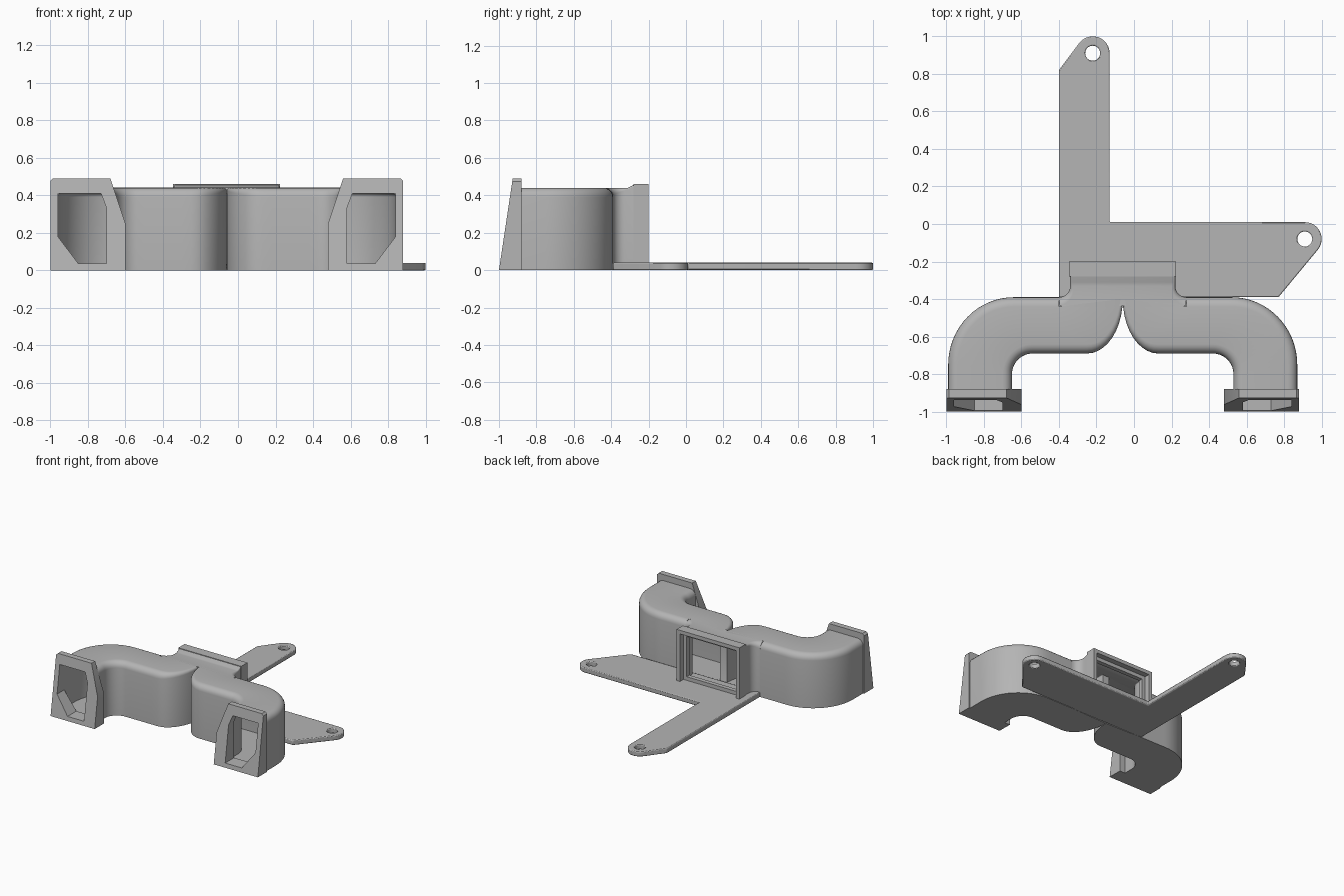
import bpy, bmesh
from math import cos, sin, radians
from mathutils import Vector

cube = bpy.data.objects.get("Cube")
if cube:
    bpy.data.objects.remove(cube)

AXIS = -0.06      # x of the duct's plane of symmetry
WALL = 0.03

grey = bpy.data.materials.new("plain_grey")
grey.use_nodes = True
grey.diffuse_color = (0.46, 0.46, 0.46, 1)
grey.node_tree.nodes["Principled BSDF"].inputs["Base Color"].default_value = grey.diffuse_color


def finish(name, bm, x=0.0, mirror=False, bevel=0.0):
    bmesh.ops.recalc_face_normals(bm, faces=bm.faces)
    mesh = bpy.data.meshes.new(name)
    bm.to_mesh(mesh)
    bm.free()
    mesh.materials.append(grey)
    obj = bpy.data.objects.new(name, mesh)
    bpy.context.collection.objects.link(obj)
    obj.location.x = x
    bpy.ops.object.select_all(action='DESELECT')
    obj.select_set(True)
    bpy.context.view_layer.objects.active = obj
    bpy.ops.object.shade_smooth_by_angle(angle=radians(32))
    if bevel:
        mod = obj.modifiers.new("soft_edges", 'BEVEL')
        mod.width = bevel
        mod.segments = 2
        mod.limit_method = 'ANGLE'
    if mirror:
        mod = obj.modifiers.new("other_side", 'MIRROR')
        mod.use_mirror_merge = False
    return obj


def arc(cx, cy, rx, ry, start, end, steps=12):
    angles = [radians(start + (end - start) * i / steps) for i in range(steps + 1)]
    return [(cx + rx * cos(a), cy + ry * sin(a)) for a in angles]


def line(a, b, steps):
    return [tuple(Vector(a).lerp(Vector(b), i / steps)) for i in range(steps + 1)]


def slab(name, loops, place, **options):
    """Outline with holes, extruded; place(u, v, t) gives the point at depth t."""
    bm = bmesh.new()
    flat = {}
    for loop in loops:
        verts = [bm.verts.new(place(u, v, 0)) for u, v in loop]
        for vert, uv in zip(verts, loop):
            flat[vert] = uv
        for i, vert in enumerate(verts):
            bm.edges.new((verts[i - 1], vert))
    bmesh.ops.triangle_fill(bm, edges=bm.edges[:], use_beauty=True)
    faces = bm.faces[:]
    far = {v: bm.verts.new(place(*uv, 1)) for v, uv in flat.items()}
    rim = [e for e in bm.edges if len(e.link_faces) == 1]
    for f in faces:
        bm.faces.new([far[v] for v in reversed(f.verts[:])])
    for e in rim:
        a, b = e.verts
        bm.faces.new((a, b, far[b], far[a]))
    return finish(name, bm, **options)


def side_normals(path, turn):
    result = []
    for i in range(len(path)):
        a, b = path[max(i - 1, 0)], path[min(i + 1, len(path) - 1)]
        t = (Vector(b) - Vector(a)).normalized()
        result.append(Vector((-t.y, t.x)) * turn)
    return result


def tube(name, outer, inner, heights, radii, **options):
    """Hollow duct between two plan paths, with rounded top edges."""
    bm = bmesh.new()
    n_out, n_in = side_normals(outer, 1), side_normals(inner, -1)
    # ends run square to the openings
    n_out[0], n_in[0] = options.pop("start", (n_out[0], n_in[0]))

    def ring(i, inset):
        def edge(p, n, r):
            r = max(r - inset, 0.006)
            top = heights[i] - inset
            base = Vector(p) + n * inset
            pts = [(*base, inset)]
            for k in range(6):
                a = radians(18 * k)
                q = base + n * (r * (1 - cos(a)))
                pts.append((*q, top - r + r * sin(a)))
            return pts
        r_in, r_out = radii[i]
        pts = edge(inner[i], n_in[i], r_in) + edge(outer[i], n_out[i], r_out)[::-1]
        return [bm.verts.new(p) for p in pts]

    def skin(a, b):
        for k in range(len(a)):
            bm.faces.new((a[k - 1], a[k], b[k], b[k - 1]))

    shells = [[ring(i, inset) for i in range(len(outer))] for inset in (0, WALL)]
    for rings in shells:
        for a, b in zip(rings, rings[1:]):
            skin(a, b)
    for end in (0, -1):
        skin(shells[0][end], shells[1][end])
    return finish(name, bm, **options)


# L-shaped mounting plate with two screw holes
right_eye, back_eye = (0.91, -0.08), (-0.22, 0.91)
outline = [(-0.4, -0.39), (0.77, -0.39)]
outline += arc(*right_eye, 0.09, 0.09, -38, 90)
outline += [(-0.13, 0.01)]
outline += arc(*back_eye, 0.09, 0.09, 0, 142)
outline += [(-0.4, 0.82)]
holes = [arc(*eye, 0.04, 0.04, 0, 345, 23) for eye in (right_eye, back_eye)]
slab("mounting_plate", [outline] + holes,
     lambda u, v, t: (u, v, 0.04 * t), bevel=0.006)

# Curved branch ducts: paths run from the centre to the front outlets
outer_path = line((-0.34, -0.39), (-0.44, -0.39), 10)
inner_path = arc(-0.19, -0.40, 0.19, 0.29, 0, -90, 10)
outer_path += line((-0.46, -0.39), (-0.56, -0.39), 3)
inner_path += line((-0.24, -0.69), (-0.44, -0.69), 3)
outer_path += arc(-0.58, -0.75, 0.35, 0.36, 90, 180, 16)
inner_path += arc(-0.48, -0.80, 0.11, 0.11, 90, 180, 16)
outer_path += [(-0.93, -0.91)]
inner_path += [(-0.59, -0.91)]
count = len(outer_path)
tube("branch_duct", outer_path, inner_path, [0.44] * count,
     [(min(0.012 + 0.004 * i, 0.05), 0.05) for i in range(count)],
     start=(Vector((0, -1)), Vector((-1, 0))), x=AXIS, mirror=True)

# Flared neck joining both branches to the inlet
neck = [(-0.28, -0.26), (-0.28, -0.28), (-0.28, -0.31)]
neck += arc(-0.34, -0.33, 0.06, 0.06, 0, -90, 8)
tube("inlet_neck", neck, [(-x, y) for x, y in neck],
     [0.455, 0.455] + [0.44] * (len(neck) - 2),
     [(0.01, 0.01)] * 3 + [(0.015 + 0.004 * i,) * 2 for i in range(len(neck) - 3)],
     x=AXIS)


# Stepped rectangular inlet frame
def rectangle(half, low, high):
    return [(-half, low), (half, low), (half, high), (-half, high)]


for name, half, low, high, front, back in (
        ("inlet_rim", 0.255, 0.04, 0.43, -0.28, -0.2),
        ("inlet_ledge", 0.225, 0.07, 0.40, -0.28, -0.245)):
    slab(name, [rectangle(0.285, 0, 0.46), rectangle(half, low, high)],
         lambda u, v, t: (u, front + (back - front) * t, v), x=AXIS)

# Sloped outlet flanges with chamfered openings
flange = [(-0.94, 0), (-0.54, 0), (-0.54, 0.25), (-0.62, 0.49),
          (-0.925, 0.49), (-0.94, 0.475)]
opening = [(-0.79, 0.035), (-0.64, 0.035), (-0.64, 0.33), (-0.67, 0.41),
           (-0.90, 0.41), (-0.90, 0.18)]


def flange_point(u, v, t):
    face = -1 + 0.15 * v
    return (u, face + (-0.88 - face) * t, v)


slab("outlet_flange", [flange, opening], flange_point, x=AXIS, mirror=True)
